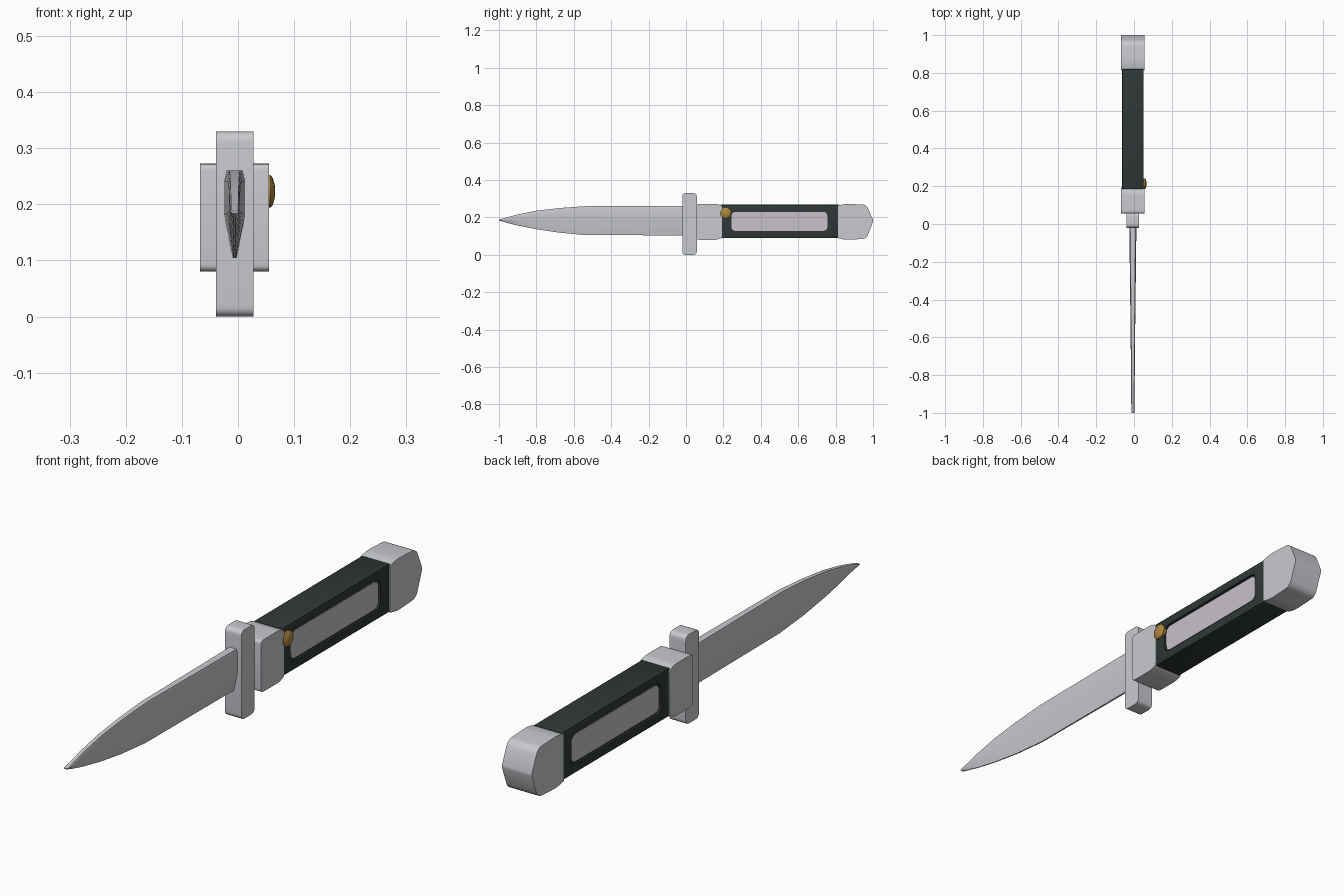
import bpy, bmesh, math
from mathutils import Vector, Matrix

if "Cube" in bpy.data.objects:
    bpy.data.objects.remove(bpy.data.objects["Cube"])

CX = -0.006  # centre plane of the knife


def material(name, rgb):
    m = bpy.data.materials.new(name)
    m.use_nodes = True
    m.diffuse_color = (*rgb, 1)
    m.node_tree.nodes["Principled BSDF"].inputs["Base Color"].default_value = (*rgb, 1)
    return m


steel = material("steel", (0.58, 0.59, 0.62))
inlay_mat = material("pale inlay", (0.58, 0.54, 0.59))
grip_mat = material("dark grip", (0.028, 0.039, 0.037))
brass = material("brass", (0.42, 0.24, 0.05))


def finish(name, bm, mat):
    bmesh.ops.recalc_face_normals(bm, faces=bm.faces)
    mesh = bpy.data.meshes.new(name)
    bm.to_mesh(mesh)
    bm.free()
    ob = bpy.data.objects.new(name, mesh)
    bpy.context.collection.objects.link(ob)
    mesh.materials.append(mat)
    return ob


def fillet(points, r, n=5):
    """Round every corner of a closed profile."""
    pts = [Vector(p) for p in points]
    out = []
    for i, p in enumerate(pts):
        a = p + (pts[i - 1] - p).normalized() * r
        b = p + (pts[(i + 1) % len(pts)] - p).normalized() * r
        for k in range(n + 1):
            t = k / n
            out.append(a * (1 - t) ** 2 + p * 2 * t * (1 - t) + b * t * t)
    return out


def rect(y0, y1, z0, z1):
    return [(y0, z0), (y1, z0), (y1, z1), (y0, z1)]


def slab(name, profile, x0, x1, mat, bevel=0.0):
    """Extrude a side profile (y, z) across x."""
    bm = bmesh.new()
    face = bm.faces.new([bm.verts.new((x0, y, z)) for y, z in profile])
    res = bmesh.ops.extrude_face_region(bm, geom=[face])
    moved = [v for v in res["geom"] if isinstance(v, bmesh.types.BMVert)]
    bmesh.ops.translate(bm, verts=moved, vec=(x1 - x0, 0, 0))
    if bevel:
        bmesh.ops.bevel(bm, geom=bm.edges[:], offset=bevel, segments=2,
                        affect='EDGES', profile=0.5)
    return finish(name, bm, mat)


# Blade: lofted sections of (y, top, bottom, half thickness)
sections = [
    (0.0, 0.260, 0.104, 0.019), (-0.54, 0.260, 0.106, 0.0125),
    (-0.68, 0.250, 0.119, 0.011), (-0.80, 0.236, 0.137, 0.010),
    (-0.90, 0.216, 0.157, 0.009), (-0.96, 0.200, 0.172, 0.0085),
    (-1.0, 0.188, 0.184, 0.008),
]
bm = bmesh.new()
rings = []
for y, top, low, w in sections:
    h = top - low
    half = [(0.75 * w, top), (w, top - 0.12 * h), (w, low + 0.5 * h), (0.2 * w, low)]
    outline = half + [(-x, z) for x, z in reversed(half)]
    rings.append([bm.verts.new((CX + x, y, z)) for x, z in outline])
for a, b in zip(rings, rings[1:]):
    for i in range(len(a)):
        j = (i + 1) % len(a)
        bm.faces.new((a[i], a[j], b[j], b[i]))
bm.faces.new(rings[0])
bm.faces.new(rings[-1])
blade = finish("blade", bm, steel)

# Guard and bolster
guard = slab("guard", fillet(rect(-0.02, 0.058, 0.0, 0.33), 0.02),
             CX - 0.0335, CX + 0.0335, steel)
bolster_outline = [(0.056, 0.082), (0.08, 0.08), (0.16, 0.08), (0.192, 0.09),
                   (0.192, 0.264), (0.16, 0.273), (0.08, 0.273), (0.056, 0.271)]
bolster_outline = fillet(bolster_outline, 0.011, 4)
bolster = slab("bolster", bolster_outline, CX - 0.0615, CX + 0.0615, steel)

# Pommel with a softly pointed end
pommel_outline = [(0.812, 0.09), (0.85, 0.08), (0.965, 0.086), (1.0, 0.178),
                  (1.0, 0.186), (0.965, 0.268), (0.85, 0.273), (0.812, 0.264)]
pommel = slab("pommel", fillet(pommel_outline[:3], 0.016)[6:] and
              [pommel_outline[0]] + fillet(pommel_outline[:4], 0.024)[6:18]
              + pommel_outline[3:5]
              + fillet(pommel_outline[4:], 0.024)[6:18] + [pommel_outline[-1]],
              CX - 0.0615, CX + 0.0615, steel)

# Grip with a recess on each side holding an inlay
GRIP = 0.057
grip = slab("grip", rect(0.185, 0.82, 0.09, 0.268), CX - GRIP, CX + GRIP, grip_mat, 0.003)
for side, label in ((1, "left"), (-1, "right")):
    def across(a, b):
        return sorted((CX + side * a, CX + side * b))
    cutter = slab("recess_cutter", fillet(rect(0.236, 0.762, 0.122, 0.236), 0.03),
                  *across(GRIP - 0.008, GRIP + 0.02), grip_mat)
    mod = grip.modifiers.new("recess", 'BOOLEAN')
    mod.operation = 'DIFFERENCE'
    mod.solver = 'EXACT'
    mod.object = cutter
    bpy.context.view_layer.objects.active = grip
    bpy.ops.object.modifier_apply(modifier=mod.name)
    bpy.data.objects.remove(cutter)
    slab(label + "_inlay", fillet(rect(0.242, 0.756, 0.128, 0.230), 0.026),
         *across(GRIP - 0.012, GRIP - 0.004), inlay_mat)

# Release button: stacked rings forming a low dome
bm = bmesh.new()
rings = []
for x, r in ((0.045, 0.028), (0.058, 0.029), (0.062, 0.024), (0.066, 0.010)):
    ring = []
    for i in range(20):
        a = math.tau * i / 20
        ring.append(bm.verts.new((x, 0.213 + r * math.cos(a), 0.223 + r * math.sin(a))))
    rings.append(ring)
for a, b in zip(rings, rings[1:]):
    for i in range(20):
        bm.faces.new((a[i - 1], a[i], b[i], b[i - 1]))
bm.faces.new(rings[0])
bm.faces.new(rings[-1])
button = finish("release_button", bm, brass)

# Smooth the rounded corners, keep edges crisp
for ob in bpy.context.collection.objects:
    ob.select_set(ob.type == 'MESH')
bpy.context.view_layer.objects.active = blade
bpy.ops.object.shade_smooth_by_angle(angle=math.radians(30))
